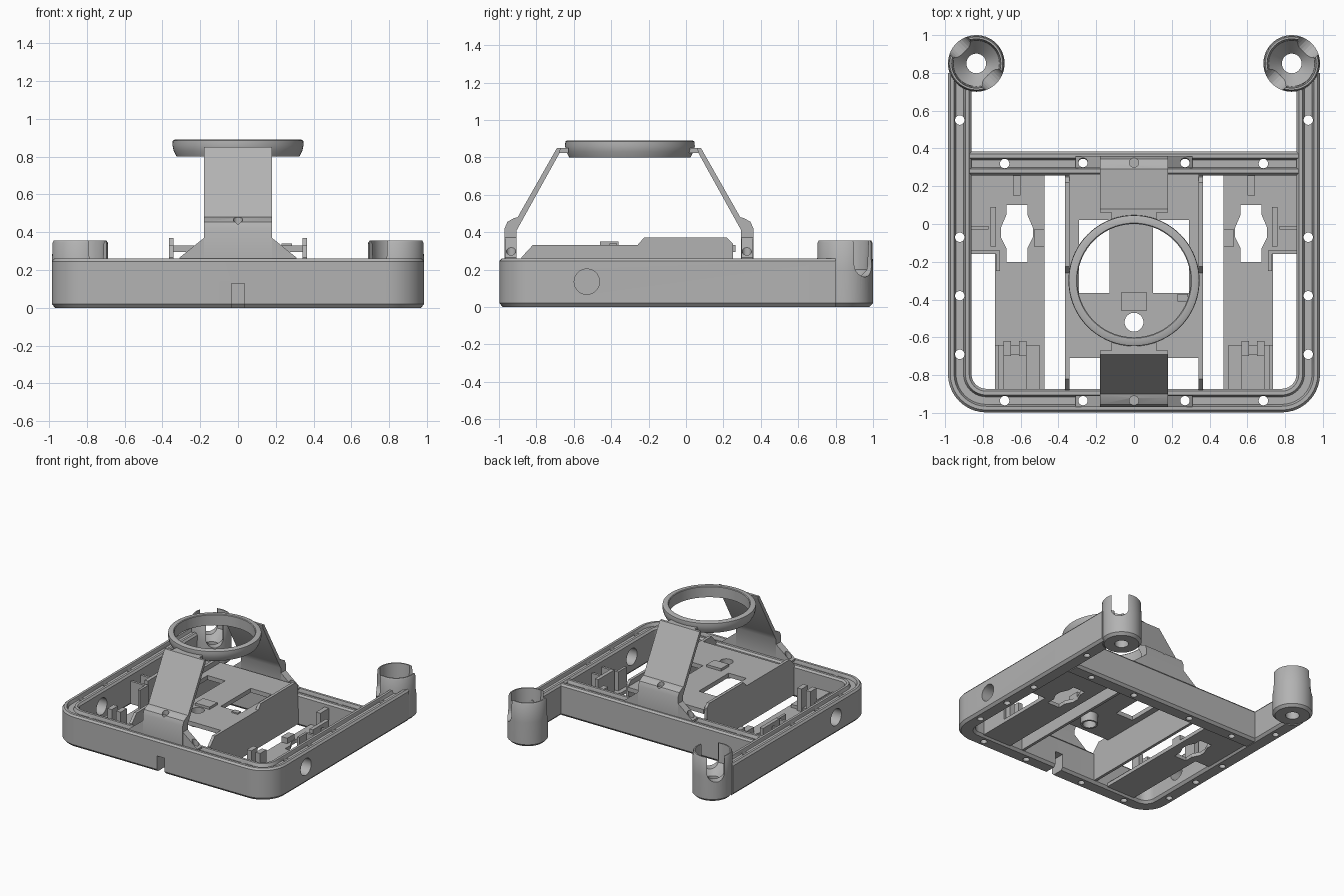
import bpy, bmesh
from math import sin, cos, pi, radians
from mathutils import Matrix, Vector

old = bpy.data.objects.get("Cube")
if old:
    bpy.data.objects.remove(old, do_unlink=True)

grey = bpy.data.materials.new("plain grey")
grey.use_nodes = True
color = (.45, .45, .45, 1)
grey.diffuse_color = color
grey.node_tree.nodes["Principled BSDF"].inputs["Base Color"].default_value = color


def finish(bm, name, smooth=False):
    bmesh.ops.recalc_face_normals(bm, faces=bm.faces)
    mesh = bpy.data.meshes.new(name)
    bm.to_mesh(mesh)
    bm.free()
    mesh.materials.append(grey)
    ob = bpy.data.objects.new(name, mesh)
    bpy.context.collection.objects.link(ob)
    if smooth:
        shade(ob)
    return ob


def shade(ob):
    bpy.ops.object.select_all(action='DESELECT')
    ob.select_set(True)
    bpy.context.view_layer.objects.active = ob
    bpy.ops.object.shade_smooth_by_angle(angle=radians(32))


def prism(name, axis, pts, a, b):
    """Extrude a flat outline along one axis from a to b."""
    place = {'x': lambda p, d: (d, p[0], p[1]),
             'y': lambda p, d: (p[0], d, p[1]),
             'z': lambda p, d: (p[0], p[1], d)}[axis]
    bm = bmesh.new()
    low = [bm.verts.new(place(p, a)) for p in pts]
    top = [bm.verts.new(place(p, b)) for p in pts]
    n = len(pts)
    bm.faces.new(low)
    bm.faces.new(top)
    for i in range(n):
        j = (i + 1) % n
        bm.faces.new((low[i], low[j], top[j], top[i]))
    return finish(bm, name)


def box(name, x, y, z):
    return prism(name, 'z', [(x[0], y[0]), (x[1], y[0]), (x[1], y[1]), (x[0], y[1])], *z)


def stitch(rings, closed):
    """Skin a list of closed rings of points."""
    bm = bmesh.new()
    loops = [[bm.verts.new(p) for p in r] for r in rings]
    n = len(loops[0])
    for k in range(len(loops) - (not closed)):
        p, q = loops[k], loops[(k + 1) % len(loops)]
        for i in range(n):
            j = (i + 1) % n
            bm.faces.new((p[i], p[j], q[j], q[i]))
    if not closed:
        bm.faces.new(loops[0])
        bm.faces.new(loops[-1])
    return bm


def lathe(name, profile, cx, cy, steps=56):
    turns = [2 * pi * k / steps for k in range(steps)]
    rings = [[(cx + r * cos(t), cy + r * sin(t), z) for r, z in profile] for t in turns]
    return finish(stitch(rings, True), name, True)


def sweep(name, path, section):
    rings = []
    for i, p in enumerate(path):
        d = Vector(path[min(i + 1, len(path) - 1)]) - Vector(path[max(i - 1, 0)])
        d.normalize()
        rings.append([(p[0] - d.y * o, p[1] + d.x * o, z) for o, z in section])
    return finish(stitch(rings, False), name)


def drill(spots, r, z0, z1, turn=None):
    """Cutter made of upright cylinders, or turned ones."""
    bm = bmesh.new()
    for x, y in spots:
        bmesh.ops.create_cone(bm, cap_ends=True, segments=28, radius1=r, radius2=r, depth=z1 - z0,
                              matrix=Matrix.Translation((x, y, (z0 + z1) / 2)) @ (turn or Matrix()))
    return finish(bm, "cutter")


def cut(ob, cutter, keep=False):
    bpy.context.view_layer.objects.active = ob
    mod = ob.modifiers.new("cut", 'BOOLEAN')
    mod.operation = 'DIFFERENCE'
    mod.solver = 'EXACT'
    mod.object = cutter
    bpy.ops.object.modifier_apply(modifier=mod.name)
    if not keep:
        bpy.data.objects.remove(cutter, do_unlink=True)


# Outer rim and cross bar share one grooved section
half = [(.0625, .02), (.0625, .245), (.05, .26), (.03, .26), (.02, .235)]
section = [(-.045, 0)] + [(-o, z) for o, z in half] + half[::-1] + [(.045, 0)]
MID, FRONT, BAR, BEND = .9225, -.935, .32, .14
corner = [(MID - BEND + BEND * sin(t), FRONT + BEND - BEND * cos(t))
          for t in [pi / 2 * k / 10 for k in range(11)]]
right_half = corner + [(MID, .8)]
rim = sweep("rim", [(-x, y) for x, y in right_half[::-1]] + right_half, section)
cross_bar = sweep("cross_bar", [(-.87, BAR), (.87, BAR)], section)

# Screw holes, side ports and the front cable notch
across = (-.685, -.27, .27, .685)
sides = [(s * MID, y) for s in (1, -1) for y in (.55, -.07, -.38, -.69)]
cut(rim, drill(sides + [(x, FRONT) for x in across], .025, -.1, .5))
cut(cross_bar, drill([(x, BAR) for x in across], .025, -.1, .5))
cut(rim, drill([(MID, -.53), (-MID, -.53)], .068, .01, .26, Matrix.Rotation(pi / 2, 4, 'Y')))
cut(rim, box("cutter", (-.035, .035), (-1.1, -.8), (-.1, .13)))

# Corner cups, open on the outward diagonal
CX, CY = .835, .85
cup_profile = [(.052, 0), (.13, 0), (.15, .02), (.15, .2), (.146, .345), (.14, .355),
               (.13, .355), (.122, .2), (.052, .12)]
arch = [(.065 * cos(t), .225 + .065 * sin(t)) for t in [pi + pi * k / 12 for k in range(13)]]
for s, side in ((1, "left"), (-1, "right")):
    cup = lathe(side + "_cup", cup_profile, s * CX, CY)
    cut(rim, drill([(s * CX, CY)], .12, .19, .5))
    cut(rim, drill([(s * CX, CY)], .14, -.1, .19))
    slot = prism("cutter", 'y', arch + [(.065, .5), (-.065, .5)], -.22, .22)
    slot.location = (s * CX, CY, 0)
    slot.rotation_euler.z = -s * pi / 4
    bpy.context.view_layer.update()
    cut(cup, slot, True)
    cut(rim, slot)
    shade(cup)
shade(rim)
shade(cross_bar)

# Raised ring
CEN = -.305
lathe("top_ring", [(.3, .8), (.325, .8), (.34, .83), (.347, .86), (.345, .885), (.335, .89),
                   (.305, .89), (.3, .885)], 0, CEN + .005, 72)

# Two bent arms that hold the ring
arm_profile = [(.6, .25), (.665, .25), (.665, .42), (.65, .455), (.615, .475), (.595, .48),
               (.385, .85), (.365, .85), (.37, .825), (.575, .455), (.6, .41)]
flare = [(-.31, .25), (.31, .25), (.31, .265), (.18, .37), (-.18, .37), (-.31, .265)]
for t, end in ((-1, "front"), (1, "back")):
    at = lambda d: CEN + t * d
    arm = prism(end + "_arm", 'x', [(at(d), z) for d, z in arm_profile], -.18, .18)
    cut(arm, drill([(0, at(.63))], .025, .44, .6))
    shade(arm)
    foot = prism(end + "_arm_foot", 'y', flare, at(.602), at(.663))
    cut(foot, drill([(.27, at(.63)), (-.27, at(.63))], .025, .1, .6))
    cut(foot, drill([(0, at(.63))], .16, .2, .34))
    box(end + "_ring_neck", (-.12, .12), sorted((at(.322), at(.378))), (.822, .85))

# Centre bridge: side walls, deck, hole and tab
wall = [(-.88, .02), (-.88, .265), (-.82, .33), (-.26, .33), (-.225, .37), (.22, .37),
        (.25, .34), (.26, .02)]
for s, side in ((1, "left"), (-1, "right")):
    prism(side + "_bridge_wall", 'x', wall, s * .342, s * .365)
deck = box("bridge_deck", (-.345, .345), (-.71, .265), (.295, .33))
cut(deck, box("cutter", (-.29, -.13), (-.365, .02), (.2, .5)))
cut(deck, box("cutter", (.1, .29), (-.365, .02), (.2, .5)))
cut(deck, drill([(0, -.52)], .05, .2, .5))
lathe("deck_tube", [(.05, .22), (.065, .22), (.065, .3), (.05, .3)], 0, -.52, 32)
box("deck_tab", (-.065, .065), (-.46, -.36), (.32, .35))
box("deck_clip", (.23, .285), (-.41, -.37), (.32, .34))

# Side trays with their guides and clips
keyhole = [(.055, -.2), (.055, -.13), (.085, -.07), (.085, -.02), (.055, .05), (.055, .1)]
KEY = .62
key_outline = [(KEY + x, y) for x, y in keyhole] + [(KEY - x, y) for x, y in keyhole[::-1]]
plan = [(.475, -.88), (.735, -.88), (.735, -.16), (.87, -.16), (.87, .27), (.475, .27)]
parts = [
    ("outer_guide", (.71, .87), (-.16, -.14), (.03, .2)),
    ("guide_return", (.71, .73), (-.25, -.14), (.03, .2)),
    ("rib", (.77, .87), (-.03, -.01), (.03, .2)),
    ("latch", (.73, .76), (-.12, .09), (.03, .22)),
    ("back_post", (.6, .64), (.15, .27), (.03, .22)),
    ("inner_step", (.475, .53), (-.12, -.03), (.03, .09)),
    ("front_ledge", (.5, .72), (-.88, -.64), (.03, .07)),
    ("front_block", (.57, .69), (-.88, -.69), (.03, .13)),
    ("clip_a", (.57, .61), (-.7, -.62), (.03, .23)),
    ("clip_b", (.65, .69), (-.7, -.62), (.03, .23)),
    ("front_guide", (.715, .735), (-.88, -.64), (.03, .14)),
]
for s, side in ((1, "left"), (-1, "right")):
    tray = prism(side + "_tray", 'z', [(s * x, y) for x, y in plan], .015, .045)
    cut(tray, prism("cutter", 'z', [(s * x, y) for x, y in key_outline], -.1, .2))
    for name, x, y, z in parts:
        box(side + "_tray_" + name, sorted((s * x[0], s * x[1])), y, z)
